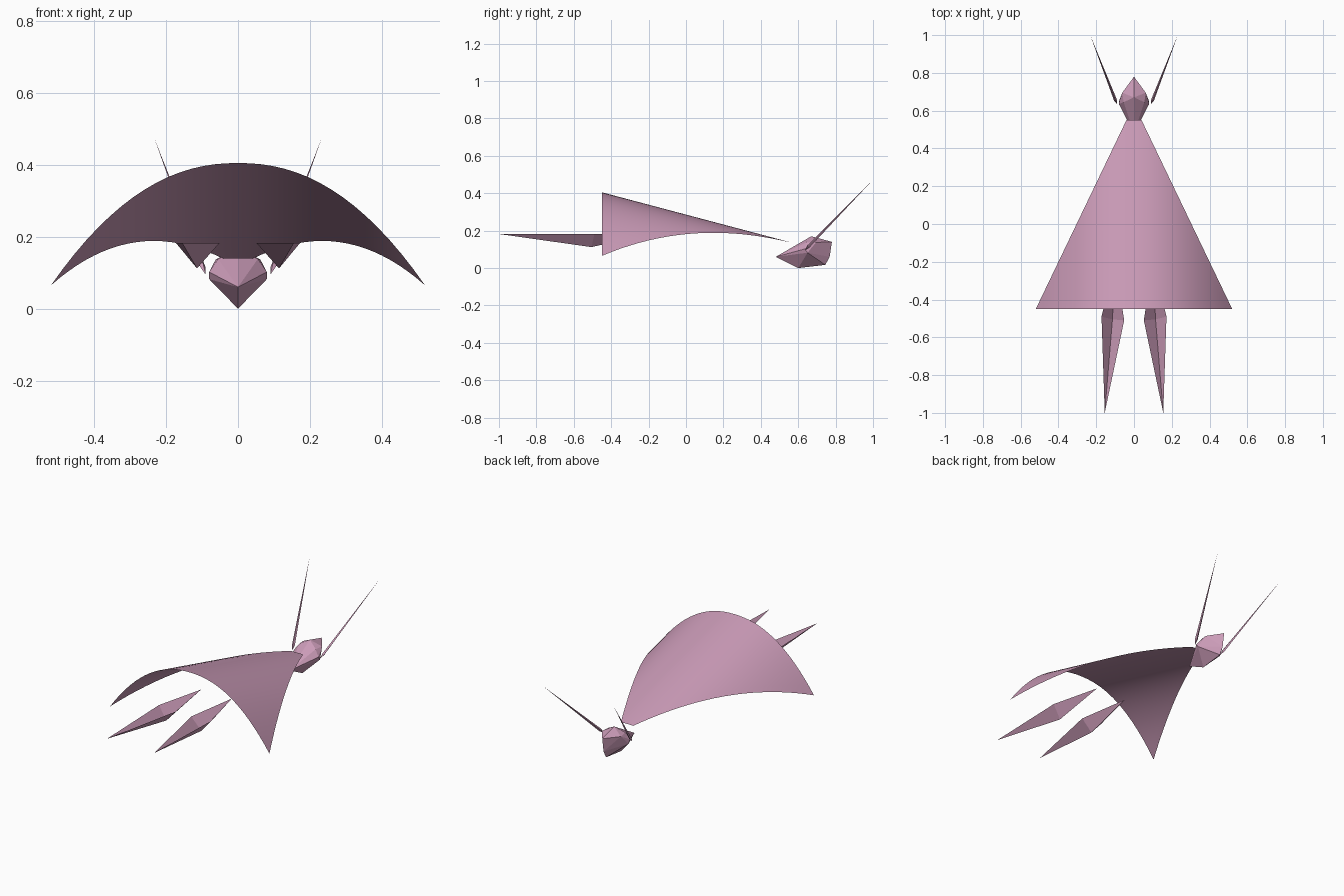
import bpy, bmesh, math
from mathutils import Vector

if "Cube" in bpy.data.objects:
    bpy.data.objects.remove(bpy.data.objects["Cube"])

pink = bpy.data.materials.new("dusty pink")
pink.diffuse_color = (0.60, 0.33, 0.48, 1)
pink.use_nodes = True
pink.node_tree.nodes["Principled BSDF"].inputs["Base Color"].default_value = pink.diffuse_color


def add_object(name, bm, smooth=False):
    mesh = bpy.data.meshes.new(name)
    bm.to_mesh(mesh)
    bm.free()
    mesh.materials.append(pink)
    for p in mesh.polygons:
        p.use_smooth = smooth
    obj = bpy.data.objects.new(name, mesh)
    bpy.context.collection.objects.link(obj)
    return obj


# Cape: open arched sheet, straight-sided in plan, arch depends on distance from the spine
def cape(cols=32, rows=20):
    bm = bmesh.new()
    grid = []
    for j in range(rows + 1):
        t = j / rows
        half = 0.52 - 0.48 * t
        line = []
        for i in range(cols + 1):
            x = half * (2 * i / cols - 1)
            z = 0.405 - 0.265 * t - 0.34 * (abs(x) / 0.52) ** 2.2
            line.append(bm.verts.new((x, -0.45 + t, z)))
        grid.append(line)
    for a, b in zip(grid, grid[1:]):
        for i in range(cols):
            bm.faces.new((a[i], a[i + 1], b[i + 1], b[i]))
    add_object("cape", bm, True)


# Head: faceted gem, convex hull of a few corner points mirrored in x
def head():
    centre = [(0.48, 0.06), (0.67, 0.17), (0.78, 0.14),
              (0.768, 0.06), (0.745, 0.017), (0.60, 0.0)]
    side = [(0.055, 0.645, 0.138), (0.08, 0.635, 0.102),
            (0.08, 0.65, 0.082), (0.062, 0.695, 0.137)]
    bm = bmesh.new()
    for y, z in centre:
        bm.verts.new((0, y, z))
    for s in (-1, 1):
        for x, y, z in side:
            bm.verts.new((s * x, y, z))
    bmesh.ops.convex_hull(bm, input=bm.verts[:])
    bmesh.ops.recalc_face_normals(bm, faces=bm.faces[:])
    add_object("head", bm)


# Tail fin: folded V-shaped leaf, open on top
def tail_fin(s, name):
    bm = bmesh.new()
    tip, root, inner, outer, keel = [bm.verts.new((s * x, y, z)) for x, y, z in (
        (0.155, -1.0, 0.182), (0.10, -0.2, 0.182), (0.052, -0.51, 0.182),
        (0.172, -0.49, 0.182), (0.114, -0.505, 0.112))]
    for f in ((tip, keel, inner), (inner, keel, root),
              (tip, outer, keel), (outer, root, keel)):
        bm.faces.new(f if s > 0 else f[::-1])
    add_object(name, bm)


# Antenna: thin four-sided spike, widest just past its base
def antenna(s, name):
    base, tip = Vector((s * 0.09, 0.635, 0.095)), Vector((s * 0.232, 1.0, 0.472))
    axis = tip - base
    u = axis.cross(Vector((0, 0, 1))).normalized()
    v = axis.cross(u).normalized()
    mid = base + axis * 0.06
    bm = bmesh.new()
    ends = [bm.verts.new(base), bm.verts.new(tip)]
    ring = [bm.verts.new(mid + 0.008 * (u * math.cos(k * math.pi / 2) + v * math.sin(k * math.pi / 2)))
            for k in range(4)]
    for k in range(4):
        for e in ends:
            bm.faces.new((ring[k], ring[(k + 1) % 4], e))
    bmesh.ops.recalc_face_normals(bm, faces=bm.faces[:])
    add_object(name, bm)


cape()
head()
for s, label in ((-1, "left"), (1, "right")):
    tail_fin(s, label + "_tail_fin")
    antenna(s, label + "_antenna")
